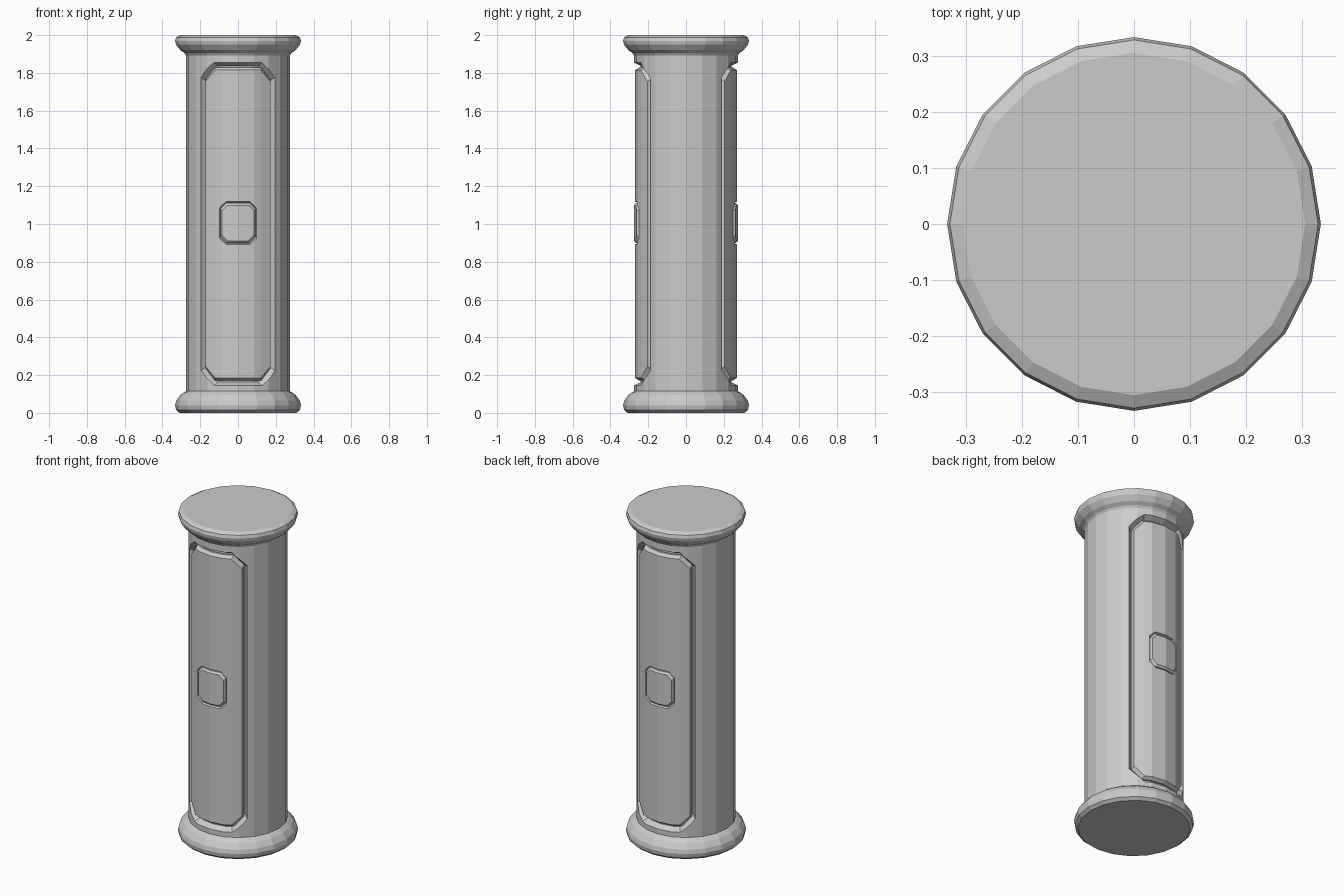
import bpy, bmesh, math

if "Cube" in bpy.data.objects:
    bpy.data.objects.remove(bpy.data.objects["Cube"])

SIDES = 20
STEP = 2 * math.pi / SIDES


def make_object(name, bm):
    bmesh.ops.recalc_face_normals(bm, faces=bm.faces)
    mesh = bpy.data.meshes.new(name)
    bm.to_mesh(mesh)
    bm.free()
    ob = bpy.data.objects.new(name, mesh)
    bpy.context.collection.objects.link(ob)
    return ob


def lathe(name, profile):
    bm = bmesh.new()
    rings = [[bm.verts.new((r * math.sin(i * STEP), -r * math.cos(i * STEP), z))
              for i in range(SIDES)] for r, z in profile]
    for a, b in zip(rings, rings[1:]):
        for i in range(SIDES):
            j = (i + 1) % SIDES
            bm.faces.new((a[i], a[j], b[j], b[i]))
    bm.faces.new(rings[0])
    bm.faces.new(rings[-1])
    return make_object(name, bm)


def facet_radius(r, a):
    # radius measured to the flat sides of the polygonal shaft
    return r * math.cos(STEP / 2) / math.cos(a % STEP - STEP / 2)


def curved_plate(name, half, z0, z1, cut, inner, layers, sign):
    """Octagonal plate wrapped on the shaft; layers are (radius, inset)."""
    half, cut_a = math.radians(half), math.radians(inner)
    stops = [math.radians(d) for d in (0, 18, 36) if math.radians(d) < cut_a - 0.05]
    pos = stops + [cut_a, half]
    angles = [-a for a in reversed(pos[1:])] + pos
    n = len(angles)
    bm = bmesh.new()
    loops = []
    for r, inset in layers:
        lo, hi = [], []
        for k, a in enumerate(angles):
            c = cut if k in (0, n - 1) else 0
            if k in (0, 1, n - 2, n - 1):
                a -= math.copysign(inset / r, a)
            q = facet_radius(r, a)
            x, y = sign * q * math.sin(a), -sign * q * math.cos(a)
            lo.append(bm.verts.new((x, y, z0 + inset + c)))
            hi.append(bm.verts.new((x, y, z1 - inset - c)))
        loops.append((lo, hi))
    for lo, hi in (loops[0], loops[-1]):
        for i in range(n - 1):
            bm.faces.new((lo[i], lo[i + 1], hi[i + 1], hi[i]))
    for (l0, h0), (l1, h1) in zip(loops, loops[1:]):
        a, b = l0 + h0[::-1], l1 + h1[::-1]
        for i in range(len(a)):
            j = (i + 1) % len(a)
            bm.faces.new((a[i], a[j], b[j], b[i]))
    return make_object(name, bm)


def carve(target, cutter):
    mod = target.modifiers.new("recess", 'BOOLEAN')
    mod.operation = 'DIFFERENCE'
    mod.solver = 'EXACT'
    mod.object = cutter
    bpy.context.view_layer.objects.active = target
    bpy.ops.object.modifier_apply(modifier=mod.name)
    bpy.data.objects.remove(cutter)


# shaft with flared base and cap
column = lathe("column", [
    (0.31, 0), (0.328, 0.015), (0.333, 0.04), (0.327, 0.065), (0.305, 0.095),
    (0.285, 0.11), (0.275, 0.115), (0.275, 1.893), (0.283, 1.905),
    (0.305, 1.92), (0.328, 1.95), (0.333, 1.97), (0.328, 1.988), (0.305, 2.0)])

for side, sign in (("front", 1), ("back", -1)):
    # recess in the shaft
    carve(column, curved_plate("recess_cutter", 49, 0.145, 1.855, 0.08, 31,
                               [(0.24, 0.018), (0.30, -0.013)], sign))
    # long raised panel
    panel = curved_plate(side + "_panel", 43, 0.172, 1.828, 0.06, 30,
                         [(0.232, 0), (0.25, 0), (0.27, 0.014)], sign)
    # groove around the button
    carve(panel, curved_plate("button_cutter", 23, 0.89, 1.12, 0.035, 15,
                              [(0.252, 0.008), (0.29, -0.006)], sign))
    # small centre button
    curved_plate(side + "_button", 20.5, 0.9, 1.11, 0.03, 14,
                 [(0.245, 0), (0.265, 0), (0.275, 0.011)], sign)
